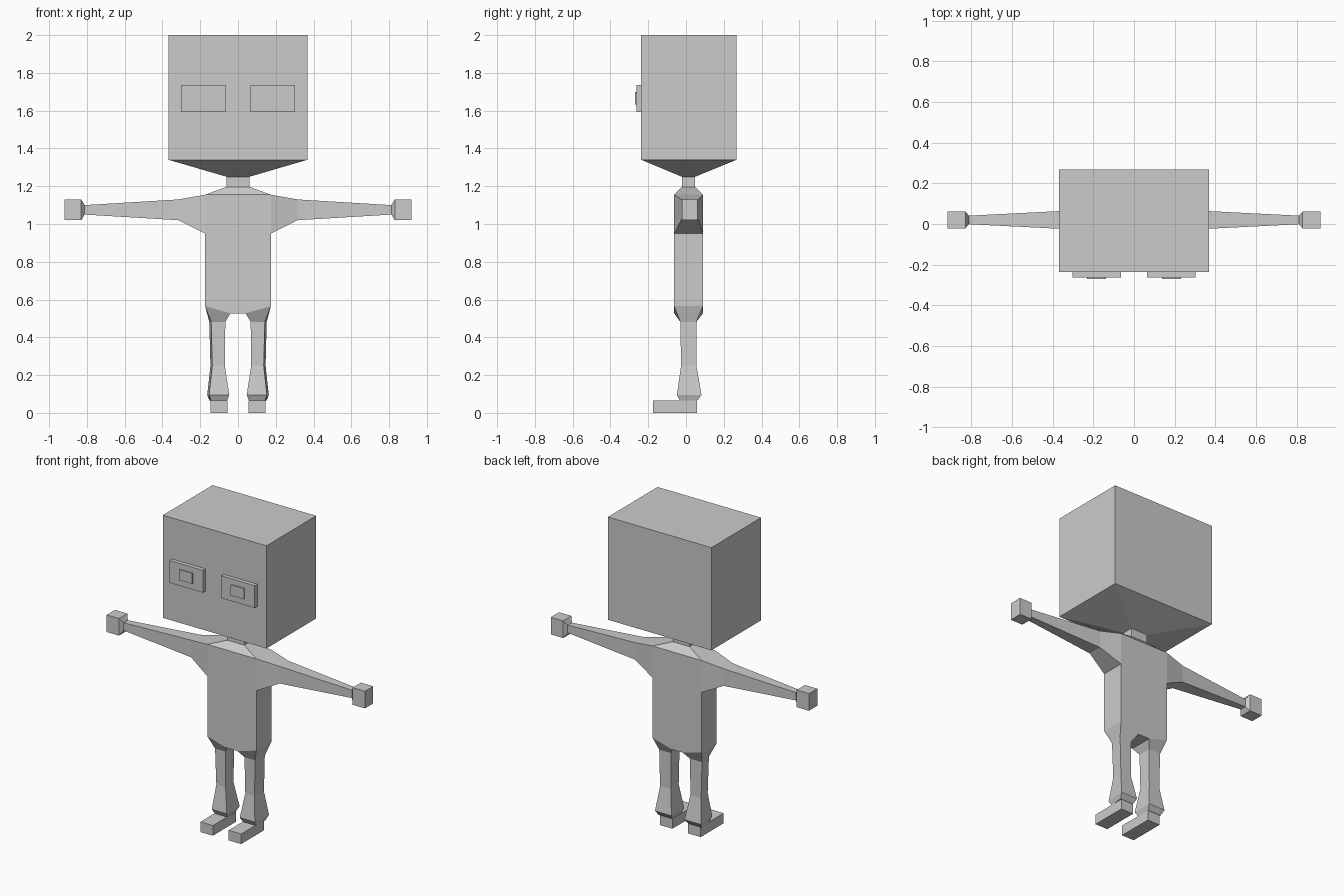
import bpy, bmesh

if "Cube" in bpy.data.objects:
    bpy.data.objects.remove(bpy.data.objects["Cube"])

grey = bpy.data.materials.new("plain_grey")
grey.diffuse_color = (0.6, 0.6, 0.6, 1)
grey.use_nodes = True
grey.node_tree.nodes["Principled BSDF"].inputs["Base Color"].default_value = grey.diffuse_color


def finish(name, bm, mirror=False):
    bmesh.ops.recalc_face_normals(bm, faces=bm.faces[:])
    me = bpy.data.meshes.new(name)
    bm.to_mesh(me)
    bm.free()
    me.materials.append(grey)
    ob = bpy.data.objects.new(name, me)
    bpy.context.collection.objects.link(ob)
    if mirror:
        mod = ob.modifiers.new("mirror", 'MIRROR')
        mod.use_mirror_merge = False
    return ob


def loft(name, rings, mirror=False, cap_start=False, cap_end=True):
    """Skin four-cornered rings into a tube."""
    bm = bmesh.new()
    loops = [[bm.verts.new(p) for p in r] for r in rings]
    for a, b in zip(loops, loops[1:]):
        for i in range(4):
            j = (i + 1) % 4
            bm.faces.new((a[i], a[j], b[j], b[i]))
    if cap_start:
        bm.faces.new(loops[0])
    if cap_end:
        bm.faces.new(loops[-1])
    return finish(name, bm, mirror)


def flat_ring(x0, x1, y0, y1, z):
    return [(x0, y0, z), (x1, y0, z), (x1, y1, z), (x0, y1, z)]


def side_ring(x, y0, y1, z0, z1):
    return [(x, y0, z0), (x, y1, z0), (x, y1, z1), (x, y0, z1)]


def box(name, x0, x1, y0, y1, z0, z1, mirror=False):
    return loft(name, [flat_ring(x0, x1, y0, y1, z0), flat_ring(x0, x1, y0, y1, z1)],
                mirror, cap_start=True)


F, B = -0.063, 0.09          # front and back of the torso
W = 0.174                    # half width of the torso

# Torso: profile extruded front to back, open where limbs and neck join
profile = [(W, 1.155), (W, 0.95), (W, 0.565), (0.04, 0.527),
           (-0.04, 0.527), (-W, 0.565), (-W, 0.95), (-W, 1.155)]
bm = bmesh.new()
front = [bm.verts.new((x, F, z)) for x, z in profile]
back = [bm.verts.new((x, B, z)) for x, z in profile]
bm.faces.new(front)
bm.faces.new(back[::-1])
for i in (1, 3, 5):          # two flanks and the crotch
    bm.faces.new((front[i], back[i], back[i + 1], front[i + 1]))
finish("torso", bm)

# Shoulders, neck and head in one tapering column
loft("neck", [flat_ring(-W, W, F, B, 1.155),
              flat_ring(-0.06, 0.06, -0.022, 0.048, 1.197),
              flat_ring(-0.06, 0.06, -0.022, 0.048, 1.25)], cap_end=False)
loft("head", [flat_ring(-0.06, 0.06, -0.022, 0.048, 1.25),
              flat_ring(-0.368, 0.368, -0.237, 0.268, 1.34),
              flat_ring(-0.368, 0.368, -0.237, 0.268, 2.0)])

# Eyes and pupils
box("eye", 0.065, 0.303, -0.263, -0.237, 1.593, 1.736, True)
box("pupil", 0.137, 0.23, -0.27, -0.263, 1.632, 1.70, True)

# Arms, ending in block hands
loft("arm", [side_ring(W, F, B, 0.95, 1.155),
             side_ring(0.315, -0.026, 0.066, 1.02, 1.13),
             side_ring(0.812, -0.001, 0.041, 1.05, 1.10)], True, cap_end=False)
loft("hand", [side_ring(0.812, -0.001, 0.041, 1.05, 1.10),
              side_ring(0.83, -0.022, 0.062, 1.02, 1.13),
              side_ring(0.918, -0.022, 0.062, 1.02, 1.13)], True)


# Legs, slightly wider at the back, flaring to a cuff
def leg_ring(x0, x1, y0, y1, z):
    return [(x0, y0, z), (x1, y0, z), (x1 + 0.01, y1, z), (x0, y1, z)]


hip = [(0.04, F, 0.527), (W, F, 0.565), (W, B, 0.565), (0.04, B, 0.527)]
loft("leg", [hip,
             leg_ring(0.067, 0.142, -0.03, 0.055, 0.482),
             leg_ring(0.07, 0.136, -0.026, 0.055, 0.25),
             leg_ring(0.046, 0.153, -0.048, 0.082, 0.095),
             leg_ring(0.058, 0.142, -0.032, 0.06, 0.065)], True)

# Feet
box("foot", 0.056, 0.145, -0.175, 0.058, 0.0, 0.065, True)
